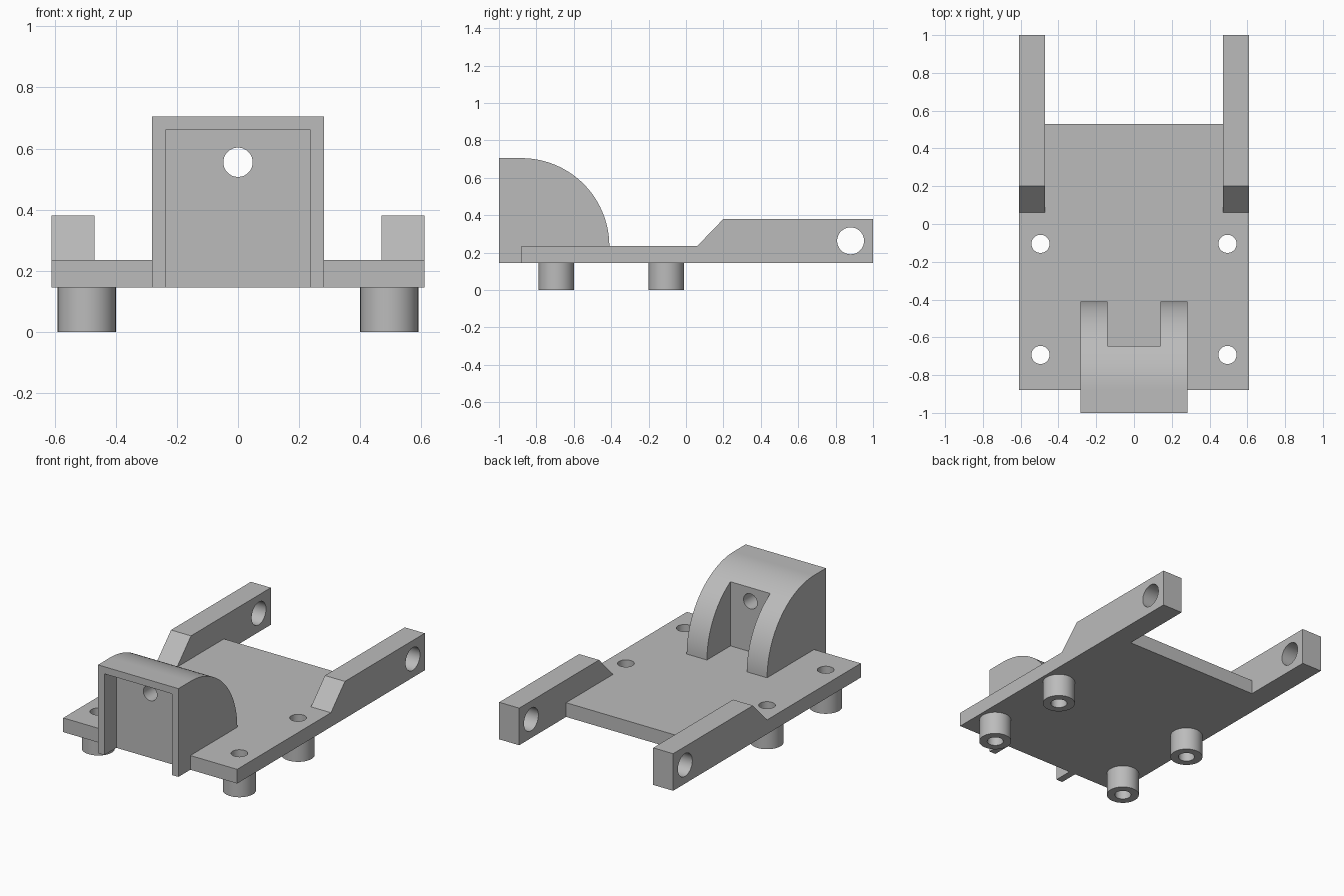
import bpy
import math
from mathutils import Matrix, Vector

if "Cube" in bpy.data.objects:
    bpy.data.objects.remove(bpy.data.objects["Cube"], do_unlink=True)

grey = bpy.data.materials.new("plain_grey")
grey.use_nodes = True
colour = (0.5, 0.5, 0.5, 1)
grey.diffuse_color = colour
grey.node_tree.nodes["Principled BSDF"].inputs["Base Color"].default_value = colour

BOTTOM, TOP = 0.145, 0.235      # plate underside and upper face
FRONT, BACK = -0.88, 0.53       # plate ends
HALF = 0.61                     # half width


def prism(name, profile, x0, x1):
    """Extrude a (y, z) profile from x0 to x1."""
    n = len(profile)
    verts = [(x, y, z) for x in (x0, x1) for y, z in profile]
    faces = [tuple(range(n))[::-1], tuple(range(n, 2 * n))]
    faces += [(i, (i + 1) % n, (i + 1) % n + n, i + n) for i in range(n)]
    mesh = bpy.data.meshes.new(name)
    mesh.from_pydata(verts, [], faces)
    mesh.materials.append(grey)
    obj = bpy.data.objects.new(name, mesh)
    bpy.context.collection.objects.link(obj)
    bpy.context.view_layer.objects.active = obj
    bpy.ops.object.select_all(action='DESELECT')
    obj.select_set(True)
    bpy.ops.object.mode_set(mode='EDIT')
    bpy.ops.mesh.select_all(action='SELECT')
    bpy.ops.mesh.normals_make_consistent(inside=False)
    bpy.ops.object.mode_set(mode='OBJECT')
    return obj


def box(name, x0, x1, y0, y1, z0, z1):
    return prism(name, [(y0, z0), (y1, z0), (y1, z1), (y0, z1)], x0, x1)


def cylinder(name, centre, radius, length, axis='Z'):
    bpy.ops.mesh.primitive_cylinder_add(vertices=64, radius=radius, depth=length)
    obj = bpy.context.object
    obj.name = name
    turn = Vector((0, 0, 1)).rotation_difference(
        Vector([float(a == axis) for a in 'XYZ']))
    obj.data.transform(Matrix.Translation(centre) @ turn.to_matrix().to_4x4())
    obj.data.materials.append(grey)
    return obj


def cut(obj, cutter):
    """Subtract the cutter from the part and discard it."""
    cutter.hide_render = True
    mod = obj.modifiers.new("cut", 'BOOLEAN')
    mod.operation, mod.solver, mod.object = 'DIFFERENCE', 'EXACT', cutter
    bpy.context.view_layer.objects.active = obj
    bpy.ops.object.modifier_apply(modifier=mod.name)
    bpy.data.objects.remove(cutter, do_unlink=True)


def smooth(obj):
    bpy.ops.object.select_all(action='DESELECT')
    obj.select_set(True)
    bpy.context.view_layer.objects.active = obj
    bpy.ops.object.shade_smooth_by_angle(angle=math.radians(30))


# Base plate
plate = box("base_plate", -HALF, HALF, FRONT, BACK, BOTTOM, TOP)

# Hollow standoffs under the plate, drilled through it
for side, sx in (("left", 1), ("right", -1)):
    for end, y in (("front", -0.693), ("rear", -0.105)):
        spot = (sx * 0.495, y)
        boss = cylinder(f"{end}_{side}_standoff", (*spot, BOTTOM / 2), 0.095, BOTTOM)
        for part in (boss, plate):
            cut(part, cylinder("drill", (*spot, 0.1), 0.048, 1))
        smooth(boss)
smooth(plate)

# Rear arms with sloped front ends and cross holes
arm_profile = [(0.06, TOP), (BACK, TOP), (BACK, BOTTOM),
               (1, BOTTOM), (1, 0.38), (0.2, 0.38)]
for side, sx in (("left", 1), ("right", -1)):
    arm = prism(f"{side}_arm", arm_profile, sx * 0.47, sx * HALF)
    cut(arm, cylinder("drill", (sx * 0.54, 0.88, 0.263), 0.072, 0.5, 'X'))
    smooth(arm)

# Rounded front housing
radius, steps = 0.47, 40
arc = [(FRONT + radius * math.cos(a), TOP + radius * math.sin(a))
       for a in (math.pi / 2 * i / steps for i in range(steps + 1))]
housing = prism("front_housing", [(-1, BOTTOM), (FRONT, BOTTOM), (FRONT, TOP)]
                + arc + [(-1, TOP + radius)], -0.282, 0.282)
# Front pocket, rear notch and the hole joining them
cut(housing, box("pocket", -0.237, 0.237, -1.2, FRONT, 0, 0.66))
cut(housing, box("notch", -0.14, 0.14, -0.645, 0, 0, 1))
cut(housing, cylinder("drill", (0, -0.8, 0.555), 0.048, 1, 'Y'))
smooth(housing)
